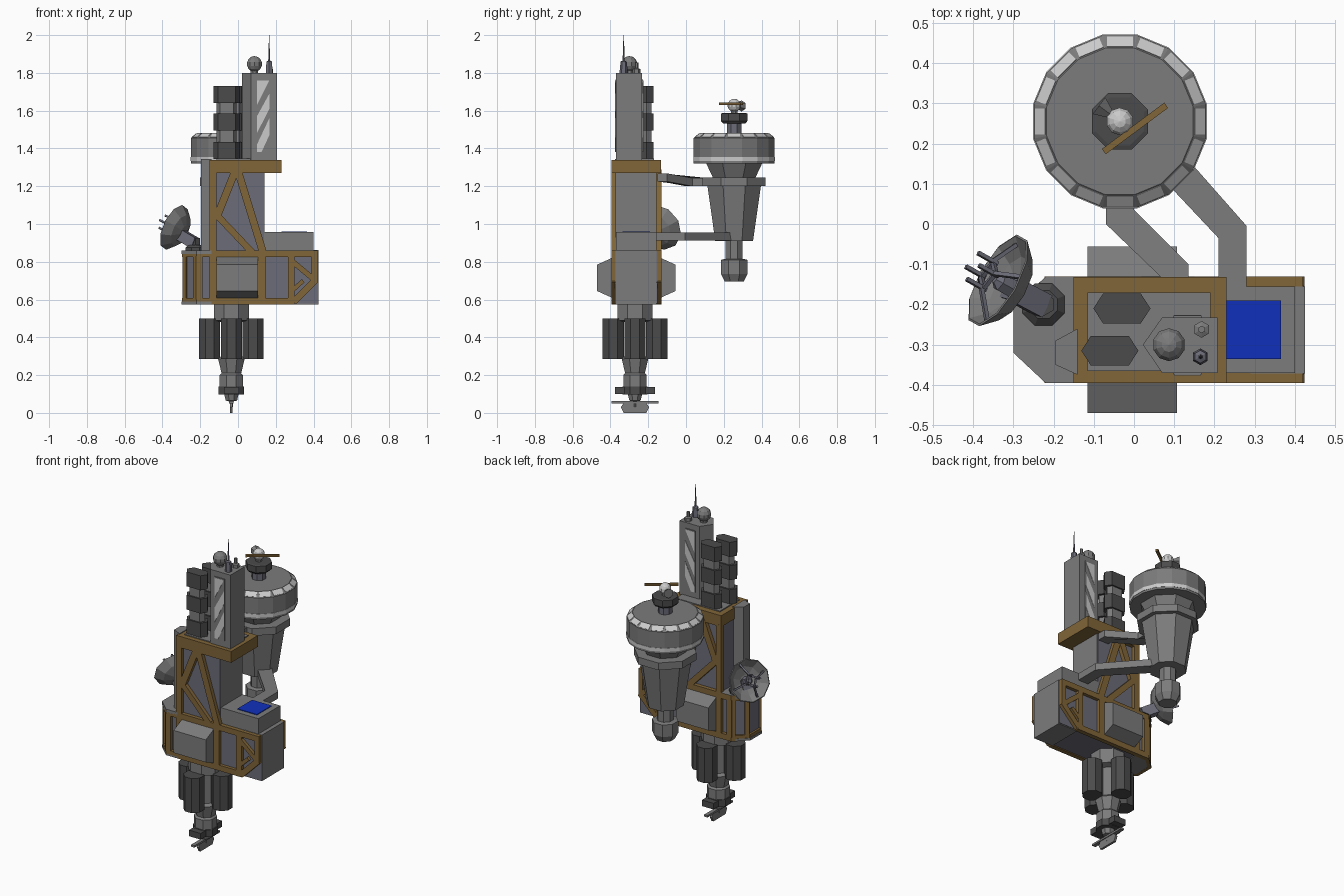
import bpy, bmesh
from math import pi, cos, sin
from mathutils import Vector, Matrix

if "Cube" in bpy.data.objects:
    bpy.data.objects.remove(bpy.data.objects["Cube"])

def mat(name, c):
    m = bpy.data.materials.new(name)
    m.diffuse_color = (*c, 1)
    m.use_nodes = True
    m.node_tree.nodes["Principled BSDF"].inputs["Base Color"].default_value = m.diffuse_color
    return m

GREY = mat("grey", (0.2, 0.2, 0.2))
DARK = mat("dark_grey", (0.07, 0.07, 0.07))
PALE = mat("pale_grey", (0.6, 0.6, 0.6))
SLATE = mat("slate", (0.15, 0.15, 0.19))
GOLD = mat("ochre", (0.22, 0.13, 0.04))
BLUE = mat("blue", (0.005, 0.03, 0.5))

def finish(name, bm, m):
    bmesh.ops.recalc_face_normals(bm, faces=bm.faces[:])
    me = bpy.data.meshes.new(name)
    bm.to_mesh(me)
    bm.free()
    me.materials.append(m)
    ob = bpy.data.objects.new(name, me)
    bpy.context.collection.objects.link(ob)
    return ob

def loft(name, rings, m):
    bm = bmesh.new()
    vs = [[bm.verts.new(p) for p in r] for r in rings]
    n = len(vs[0])
    for a, b in zip(vs, vs[1:]):
        for i in range(n):
            j = (i + 1) % n
            bm.faces.new((a[i], a[j], b[j], b[i]))
    bm.faces.new(vs[0])
    bm.faces.new(vs[-1])
    return finish(name, bm, m)

def prism(name, pts, a, b, m=GREY, axis='z'):
    put = {'z': lambda u, v, w: (u, v, w), 'y': lambda u, v, w: (u, w, v),
           'x': lambda u, v, w: (w, u, v)}[axis]
    return loft(name, [[put(u, v, w) for u, v in pts] for w in (a, b)], m)

def box(name, x0, x1, y0, y1, z0, z1, m=GREY):
    return prism(name, [(x0, y0), (x1, y0), (x1, y1), (x0, y1)], z0, z1, m)

def lathe(name, cx, cy, profile, n=8, m=GREY, M=None):
    # radii are measured to the flat sides
    k, rings = 1 / cos(pi / n), []
    for r, z in profile:
        rings.append([Vector((cx + r * k * cos(2 * pi * (i + .5) / n),
                              cy + r * k * sin(2 * pi * (i + .5) / n), z)) for i in range(n)])
    ob = loft(name, rings, m)
    if M:
        ob.data.transform(M)
    return ob

def beam(name, p, q, w, t, nrm, m=GOLD):
    # bar from p to q whose outer face lies on the plane through p with normal nrm
    p, q, nrm = Vector(p), Vector(q), Vector(nrm).normalized()
    d = (q - p).normalized()
    s = d.cross(nrm).normalized() * w / 2
    return loft(name, [[e + s, e - s, e - s - nrm * t, e + s - nrm * t] for e in (p, q)], m)

def ball(name, c, r, m=GREY, u=10, v=7):
    bm = bmesh.new()
    bmesh.ops.create_uvsphere(bm, u_segments=u, v_segments=v, radius=r, matrix=Matrix.Translation(c))
    return finish(name, bm, m)

# hull cores
MID = -0.263
lower = [(-.285, -.205), (-.285, -.32), (-.22, -.375), (.423, -.375), (.423, -.152), (-.22, -.152)]
prism("lower_hull", lower, .58, .855, SLATE)
left_cap = [(-.30, -.205), (-.30, -.32), (-.22, -.395), (-.14, -.395), (-.14, -.132), (-.22, -.132)]
prism("left_top_plate", left_cap, .84, .861)
prism("left_bottom_plate", left_cap, .575, .59)
box("right_end_block", .29, .425, -.372, -.155, .575, .862)
box("upper_hull", -.145, .137, -.372, -.155, .85, 1.28, SLATE)
box("upper_hull_side", .11, .14, -.37, -.157, .86, 1.27)
prism("upper_side_slab", [(-.14, -.26), (-.195, -.29), (-.195, -.35), (-.14, -.375)], .86, 1.345)
box("ledge", -.15, .23, -.395, -.132, 1.27, 1.34, GOLD)
box("ledge_deck", -.115, .19, -.365, -.17, 1.33, 1.346)

# panel box with screen
box("screen_block", .13, .40, -.37, -.155, .855, .957)
box("screen", .23, .365, -.335, -.19, .95, .961, BLUE)

# gold lattice on front and back
bars = [  # x, z, x, z, width
    (-.22, .8425, .42, .8425, .035), (-.22, .592, .30, .592, .035),
    (-.205, .6, -.205, .83, .035), (-.132, .6, -.132, .83, .036), (.125, .6, .125, .83, .04),
    (.282, .58, .282, .83, .035), (.295, .588, .412, .705, .035), (.405, .69, .405, .84, .03),
    (.29, .80, .41, .70, .028), (.29, .65, .345, .70, .022),
    (-.132, .86, -.132, 1.28, .036), (-.115, 1.03, -.015, 1.28, .04), (.0, 1.28, .132, .85, .04),
    (-.115, 1.05, .075, .85, .035)]
for side, y, s in (("front", -.395, -1), ("back", -.131, 1)):
    for x0, z0, x1, z1, w in bars:
        beam(side + "_lattice_bar", (x0, y, z0), (x1, y, z1), w, .028, (0, s, 0))
    # angled left corner frame
    a, b = Vector((-.22, y, 0)), Vector((-.297, MID + s * .057, 0))
    nrm = (-.7, s * .75, 0)
    for z in (.592, .8425):
        beam(side + "_corner_rail", a + Vector((0, 0, z)), b + Vector((0, 0, z)), .035, .02, nrm)
    for f in (.12, .85):
        c = a.lerp(b, f)
        beam(side + "_corner_post", c + Vector((0, 0, .58)), c + Vector((0, 0, .855)), .026, .02, nrm)
    # bulging equipment box
    yo, yi = MID + s * .207, MID + s * .11
    loft(side + "_equipment_box", [[(x0, yy, z0), (x1, yy, z0), (x1, yy, z1), (x0, yy, z1)]
         for x0, x1, yy, z0, z1 in ((-.115, .107, yi, .6, .835), (-.115, .107, MID + s * .13, .61, .82),
                                    (-.115, .107, yo, .645, .785))], GREY)
for z in (.592, .8425):
    beam("left_end_rail", (-.297, -.32, z), (-.297, -.205, z), .035, .02, (-1, 0, 0))

# tower with striped panels
prism("tower", [(.022, -.30), (.07, -.37), (.207, -.37), (.207, -.232), (.07, -.232)], 1.34, 1.80)
for y0, y1 in ((-.374, -.369), (-.233, -.228)):
    box("stripe_panel", .098, .168, y0, y1, 1.38, 1.765)
    for stripe in ([(.10, 1.382), (.125, 1.382), (.166, 1.47), (.166, 1.56), (.10, 1.42)],
                   [(.10, 1.48), (.166, 1.61), (.166, 1.69), (.10, 1.57)],
                   [(.10, 1.63), (.166, 1.76), (.10, 1.76)]):
        prism("tower_stripe", stripe, y0 - .002, y1 + .002, PALE, 'y')
lathe("sensor_stem", .087, -.30, [(.02, 1.79), (.02, 1.83)])
ball("sensor_ball", (.087, -.30, 1.847), .042)
lathe("short_aerial", .168, -.262, [(.018, 1.79), (.018, 1.82), (.008, 1.825), (.008, 1.855)], 6)
lathe("tall_aerial", .165, -.33, [(.018, 1.79), (.018, 1.815), (.014, 1.86), (.005, 1.865), (.001, 2.0)], 6, SLATE)

# stacked battery columns
for cx, cy in ((-.03, -.21), (-.06, -.315)):
    hexa = [(.071, 0), (.047, .037), (-.047, .037), (-.071, 0), (-.047, -.037), (.047, -.037)]
    prism("battery_spine", [(cx + x * .75, cy + y * .75) for x, y in hexa], 1.34, 1.70)
    for z in (1.345, 1.495, 1.64):
        prism("battery_block", [(cx + x, cy + y) for x, y in hexa], z, z + .09, DARK)

# underside engine column
X, Y = -.035, -.27
lathe("column", X, Y, [(.093, .58), (.093, .49), (.055, .48), (.055, .30), (.07, .285), (.052, .21),
                       (.062, .20), (.062, .13)])
for i in range(4):
    a = i * pi / 2
    lathe("tank", X + .115 * cos(a), Y + .115 * sin(a), [(.056, .285), (.056, .50)], 8, DARK)
lathe("collar", X, Y, [(.067, .097), (.067, .14)], 8, DARK)
box("collar_bar", X - .04, X + .04, Y - .105, Y + .105, .10, .138, DARK)
lathe("probe", X, Y, [(.038, .1), (.03, .065), (.008, .06), (.008, .03)])
prism("probe_fin", [(Y - .06, 0), (Y + .06, 0), (Y + .075, .03), (Y + .06, .052), (Y - .06, .052),
                    (Y - .075, .03)], X - .007, X + .007, GREY, 'x')
box("probe_crossbar", X - .012, X + .012, Y - .125, Y + .125, .05, .062)

# drum module
X, Y = -.035, .255
lathe("drum", X, Y, [(.15, 1.32), (.214, 1.32), (.214, 1.455), (.182, 1.481)], 16)
lathe("drum_stripe", X, Y, [(.216, 1.333), (.216, 1.355)], 16, PALE)
for i in range(16):
    a = i * pi / 8
    d, t = Vector((cos(a), sin(a), 0)), Vector((-sin(a), cos(a), 0))
    nrm = d * .026 + Vector((0, 0, .032))
    c = Vector((X, Y, 1.47)) + d * .1985
    beam("rim_light", c - t * .032, c + t * .032, .032, .006, nrm, PALE)
lathe("drum_neck", X, Y, [(.11, 1.24), (.15, 1.325)])
lathe("arm_ring", X, Y, [(.167, 1.20), (.167, 1.245)])
lathe("cone_body", X, Y, [(.10, .91), (.142, 1.205)])
lathe("nozzle_neck", X, Y, [(.045, .80), (.045, .92)])
lathe("nozzle", X, Y, [(.05, .695), (.07, .735), (.07, .81), (.05, .815)])
lathe("top_neck", X, Y, [(.038, 1.47), (.038, 1.54)], 8, SLATE)
lathe("top_hub", X, Y, [(.06, 1.533), (.07, 1.545), (.07, 1.585), (.06, 1.588)], 8, DARK)
lathe("top_post", X, Y, [(.018, 1.58), (.018, 1.62)])
ball("top_ball", (X, Y, 1.628), .035, PALE)
beam("top_vane", (X - .04, Y - .075, 1.642), (X + .115, Y + .04, 1.642), .016, .012, (0, 0, 1))
lathe("top_horn", 0, 0, [(.006, .02), (.026, .065)], 6, GREY,
      Matrix.Translation((X, Y, 1.625)) @ Vector((-.8, .6, 0)).to_track_quat('Z', 'Y').to_matrix().to_4x4())

# arms joining the drum module to the hull
up = prism("upper_arm", [(.065, -.15), (.135, -.15), (.135, -.10), (0, .035), (0, .12), (-.07, .12),
                         (-.07, 0), (.065, -.13)], 1.20, 1.243)
for v in up.data.vertices:
    if v.co.y < -.05:
        v.co.z += .025
prism("lower_arm", [(.21, -.16), (.28, -.16), (.28, -.005), (.02, .29), (-.03, .22), (.21, -.035)], .912, .955)

# dish antenna on the left
lathe("dish_base", -.225, -.20, [(.052, .855), (.052, .875), (.035, .89)], 8, DARK)
beam("dish_mount", (-.215, -.205, .925), (-.30, -.16, .975), .06, .06, (.35, -.1, .9), SLATE)
lathe("dish_post", -.225, -.20, [(.025, .87), (.025, .925)], 6, DARK)
M = Matrix.Translation((-.285, -.17, .957)) @ Vector((-.8, .45, .38)).to_track_quat('Z', 'Y').to_matrix().to_4x4()
lathe("dish", 0, 0, [(.035, 0), (.085, .022), (.122, .066), (.117, .068), (.08, .032), (.03, .012)], 10, GREY, M)
lathe("dish_feed", 0, 0, [(.022, .01), (.022, .06), (.01, .075)], 6, SLATE, M)
for i in range(4):
    a = i * pi / 2 + .4
    d = Vector((cos(a), sin(a), 0))
    z = Vector((0, 0, 1))
    for r0, z0, r1, z1 in ((.105, .055, .036, .10), (.036, .085, .036, .145)):
        beam("dish_prong", d * r0 + z * z0, d * r1 + z * z1, .01, .01,
             Vector((-sin(a), cos(a), 0)), SLATE).data.transform(M)
    e = Vector((-sin(a), cos(a), 0))
    beam("dish_ring", d * .036 + z * .1, e * .036 + z * .1, .01, .01, z, SLATE).data.transform(M)
